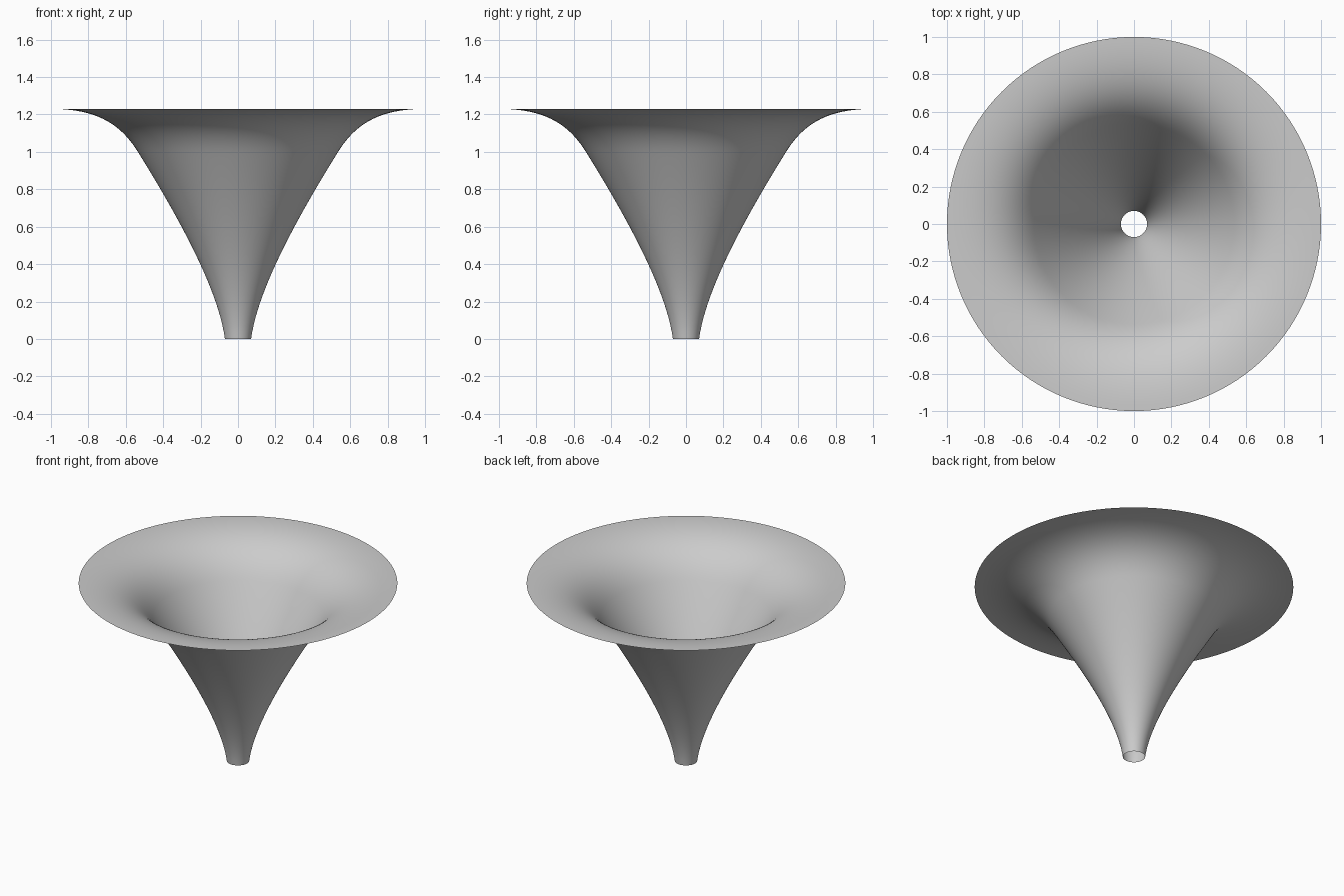
import bpy
import bmesh
import math
from mathutils import Vector
from mathutils.geometry import interpolate_bezier

cube = bpy.data.objects.get("Cube")
if cube:
    bpy.data.objects.remove(cube, do_unlink=True)

SEGMENTS = 128


def point(radius, height):
    return Vector((radius, 0, height))


# Plain grey surface
grey = bpy.data.materials.new("plain_grey")
grey.use_nodes = True
colour = (0.6, 0.6, 0.6, 1)
grey.diffuse_color = colour
grey.node_tree.nodes["Principled BSDF"].inputs["Base Color"].default_value = colour

# Profile: steep throat, then a bell flaring out to a flat rim
throat = interpolate_bezier(point(0.07, 0), point(0.105, 0.27),
                            point(0.33, 0.67), point(0.535, 1.0), 24)
bell = interpolate_bezier(point(0.535, 1.0), point(0.63, 1.153),
                          point(0.76, 1.23), point(1.0, 1.23), 24)
profile = throat + bell[1:]

# Open funnel: revolve the profile around z
bm = bmesh.new()
verts = [bm.verts.new(co) for co in profile]
edges = [bm.edges.new(pair) for pair in zip(verts, verts[1:])]
bmesh.ops.spin(bm, geom=verts + edges, cent=(0, 0, 0), axis=(0, 0, 1),
               angle=math.tau, steps=SEGMENTS, use_merge=True)
bmesh.ops.remove_doubles(bm, verts=bm.verts[:], dist=0.0001)

# Turn the faces outward and shade them smooth
bm.normal_update()
for face in bm.faces:
    face.smooth = True
    if face.normal.z > 0:
        face.normal_flip()

mesh = bpy.data.meshes.new("funnel")
bm.to_mesh(mesh)
bm.free()
mesh.materials.append(grey)
funnel = bpy.data.objects.new("funnel", mesh)
bpy.context.collection.objects.link(funnel)
